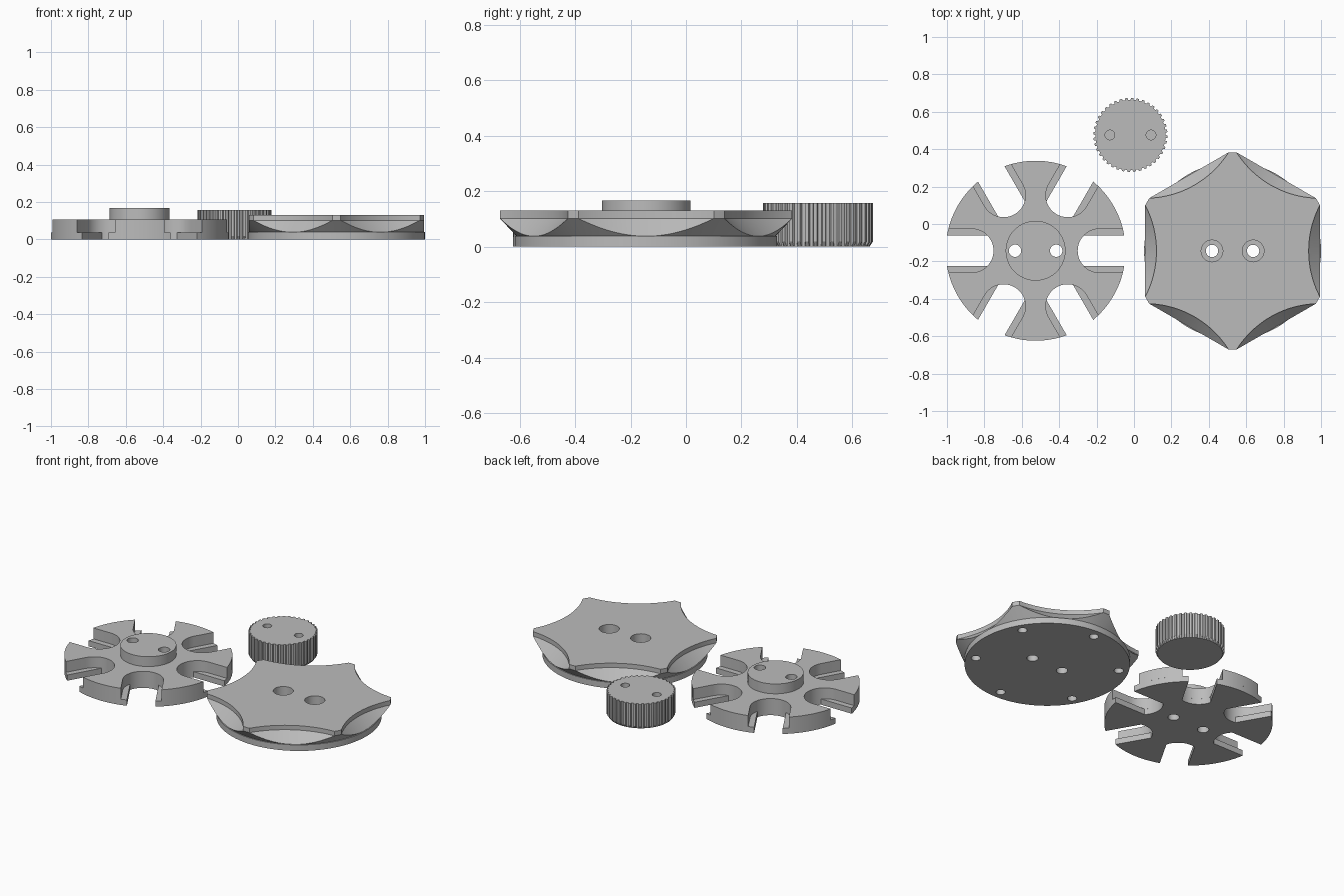
import bpy, bmesh
from math import sin, cos, asin, radians, degrees, pi
from mathutils import Matrix

if "Cube" in bpy.data.objects:
    bpy.data.objects.remove(bpy.data.objects["Cube"], do_unlink=True)

grey = bpy.data.materials.new("plain grey")
grey.use_nodes = True
COLOUR = (0.5, 0.5, 0.5, 1)
grey.diffuse_color = COLOUR
grey.node_tree.nodes["Principled BSDF"].inputs["Base Color"].default_value = COLOUR


def polar(r, deg):
    return r * cos(radians(deg)), r * sin(radians(deg))


def circle(r, n=96):
    return [polar(r, 360 * i / n) for i in range(n)]


def stack(name, centre, layers):
    """Solid lofted through (outline, z) layers with equal point counts."""
    bm = bmesh.new()
    rings = [[bm.verts.new((x, y, z)) for x, y in pts] for pts, z in layers]
    for a, b in zip(rings, rings[1:]):
        n = len(a)
        for i in range(n):
            j = (i + 1) % n
            bm.faces.new((a[i], a[j], b[j], b[i]))
    bm.faces.new(rings[0][::-1])
    bm.faces.new(rings[-1])
    bmesh.ops.recalc_face_normals(bm, faces=bm.faces)
    mesh = bpy.data.meshes.new(name)
    bm.to_mesh(mesh)
    bm.free()
    mesh.materials.append(grey)
    obj = bpy.data.objects.new(name, mesh)
    obj.location = (centre[0], centre[1], 0)
    bpy.context.scene.collection.objects.link(obj)
    return obj


def cylinder(name, centre, r, z0, z1, n=32):
    return stack(name, centre, [(circle(r, n), z0), (circle(r, n), z1)])


def cut(obj, cutters):
    """Subtract each cutter, bake the result and drop the cutters."""
    for c in cutters:
        c.hide_render = True
        mod = obj.modifiers.new("cut", 'BOOLEAN')
        mod.operation, mod.solver, mod.object = 'DIFFERENCE', 'EXACT', c
    bpy.context.view_layer.update()
    deps = bpy.context.evaluated_depsgraph_get()
    baked = bpy.data.meshes.new_from_object(obj.evaluated_get(deps))
    obj.modifiers.clear()
    obj.data = baked
    for c in cutters:
        bpy.data.objects.remove(c, do_unlink=True)


def pin_holes(centre, r, z0, z1):
    return [cylinder("hole", (centre[0] + s * 0.11, centre[1]), r, z0, z1)
            for s in (-1, 1)]


# Slotted wheel: a narrow-slot layer, a wide-slot layer and a hub
WHEEL = (-0.526, -0.143)
WHEEL_R, SLOT_R, SLOT_AT = 0.481, 0.117, 0.342


def wheel_outline(half):
    pts = []
    gap = degrees(asin(half / WHEEL_R))
    sweep = degrees(asin(min(1, half / SLOT_R)))
    for k in range(6):
        mid = 60 * k
        # round slot end, walked from the clockwise side to the other
        turn = Matrix.Rotation(radians(mid), 2)
        for i in range(25):
            x, y = polar(SLOT_R, 180 + sweep - 2 * sweep * i / 24)
            pts.append(tuple(turn @ Matrix.Translation((SLOT_AT, 0, 0)).to_translation().to_2d()
                             + turn @ Matrix(((x, 0), (y, 0))).col[0]))
        # outer rim up to the next slot
        for i in range(17):
            pts.append(polar(WHEEL_R, mid + gap + (60 - 2 * gap) * i / 16))
    return pts


LEDGE, WHEEL_TOP = 0.036, 0.105
narrow, wide = wheel_outline(0.082), wheel_outline(SLOT_R)
wheel = [stack("wheel_lower_layer", WHEEL, [(narrow, 0), (narrow, LEDGE)]),
         stack("wheel_upper_layer", WHEEL, [(wide, LEDGE), (wide, WHEEL_TOP)]),
         cylinder("wheel_hub", WHEEL, 0.16, WHEEL_TOP, 0.167, 96)]
for part in wheel:
    cut(part, pin_holes(WHEEL, 0.033, -0.1, 0.3))

# Six-pointed plate: flared disc scooped by six mirrored flared cutters
PLATE = (0.527, -0.144)
TIP_R, SIDE, FLARE_Z, RIM_Z = 0.527, 0.467, 0.038, 0.102
plate = stack("scooped_plate", PLATE, [
    (circle(0.473, 144), 0), (circle(0.473, 144), FLARE_Z),
    (circle(SIDE, 144), FLARE_Z), (circle(TIP_R, 144), RIM_Z),
    (circle(TIP_R, 144), 0.13)])
tools = []
for k in range(6):
    dx, dy = polar(2 * SIDE, 60 * k)
    tools.append(stack("scoop", (PLATE[0] + dx, PLATE[1] + dy), [
        (circle(SIDE + 0.0005, 144), FLARE_Z + 0.0005),
        (circle(TIP_R, 144), RIM_Z), (circle(TIP_R, 144), 0.2)]))
    # blind magnet-style hole under each tip
    dx, dy = polar(0.415, 60 * k + 30)
    tools.append(cylinder("hole", (PLATE[0] + dx, PLATE[1] + dy), 0.027, -0.1, 0.08))
tools += pin_holes(PLATE, 0.033, -0.1, 0.3) + pin_holes(PLATE, 0.058, 0.07, 0.3)
cut(plate, tools)

# Ribbed knob with a chamfered foot and two blind holes
KNOB = (-0.019, 0.476)
KNOB_R, GROOVE_R, TEETH = 0.198, 0.188, 40
ribs, foot = [], []
for t in range(TEETH):
    for step, r in ((0, GROOVE_R), (0.4, GROOVE_R), (0.5, KNOB_R), (0.9, KNOB_R)):
        angle = 360 * (t + step) / TEETH
        ribs.append(polar(r, angle))
        foot.append(polar(GROOVE_R - 0.002, angle))
knob = stack("ribbed_knob", KNOB, [(foot, 0), (ribs, 0.018), (ribs, 0.157)])
cut(knob, pin_holes(KNOB, 0.026, 0.06, 0.3))

# Smooth the round walls, keep edges crisp
bpy.ops.object.select_all(action='DESELECT')
for part in wheel + [plate, knob]:
    part.select_set(True)
bpy.context.view_layer.objects.active = plate
bpy.ops.object.shade_smooth_by_angle(angle=radians(25))
